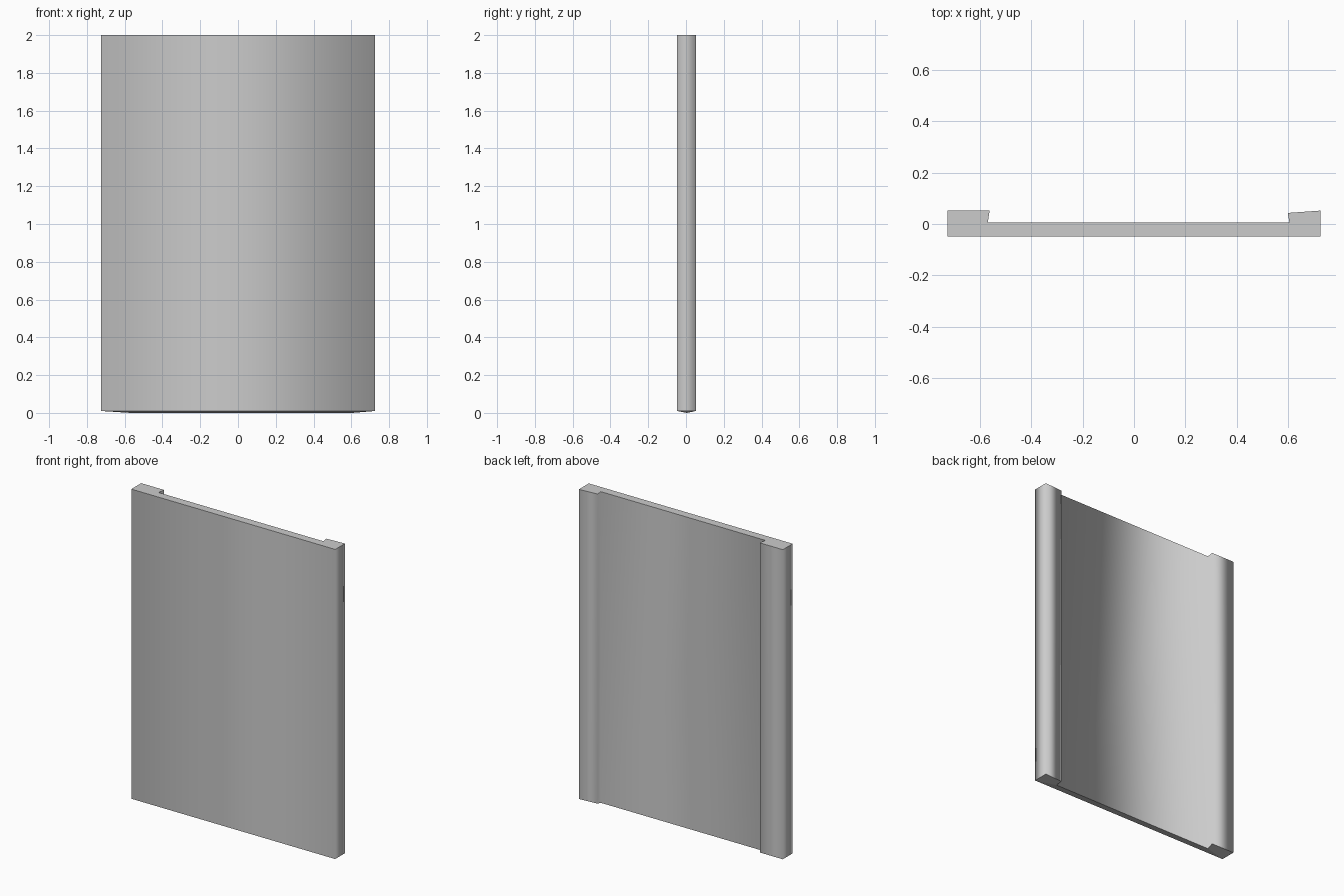
import bpy
import bmesh

cube = bpy.data.objects.get("Cube")
if cube:
    bpy.data.objects.remove(cube, do_unlink=True)

# Plain grey material
grey = bpy.data.materials.new("plain grey")
grey.use_nodes = True
colour = (0.6, 0.6, 0.6, 1)
grey.diffuse_color = colour
grey.node_tree.nodes["Principled BSDF"].inputs["Base Color"].default_value = colour

HEIGHT = 2.0
LIP = 0.01

# Panel cross-section: flat front, one rail on each side of the back
outline = [(-0.725, -0.048), (0.725, -0.048), (0.725, 0.052), (0.597, 0.043),
           (0.604, 0.005), (-0.568, 0.005), (-0.561, 0.052), (-0.725, 0.052)]
groove = (4, 5)  # the recessed back corners reach slightly lower

bm = bmesh.new()
bottom = [bm.verts.new((x, y, 0 if i in groove else LIP))
          for i, (x, y) in enumerate(outline)]
top = [bm.verts.new((x, y, HEIGHT)) for x, y in outline]

# Side walls, shaded smoothly around the outline
count = len(outline)
for i in range(count):
    j = (i + 1) % count
    wall = bm.faces.new((bottom[i], bottom[j], top[j], top[i]))
    wall.smooth = True

# End caps: the central strip and the two rails, with sharp rims
for ring in (bottom, top):
    for corners in ((0, 1, 4, 5), (1, 2, 3, 4), (0, 5, 6, 7)):
        bm.faces.new([ring[k] for k in corners])
    for i in range(count):
        bm.edges.get((ring[i], ring[(i + 1) % count])).smooth = False

bmesh.ops.recalc_face_normals(bm, faces=bm.faces)
mesh = bpy.data.meshes.new("panel")
bm.to_mesh(mesh)
bm.free()
mesh.materials.append(grey)
panel = bpy.data.objects.new("panel", mesh)
bpy.context.scene.collection.objects.link(panel)
